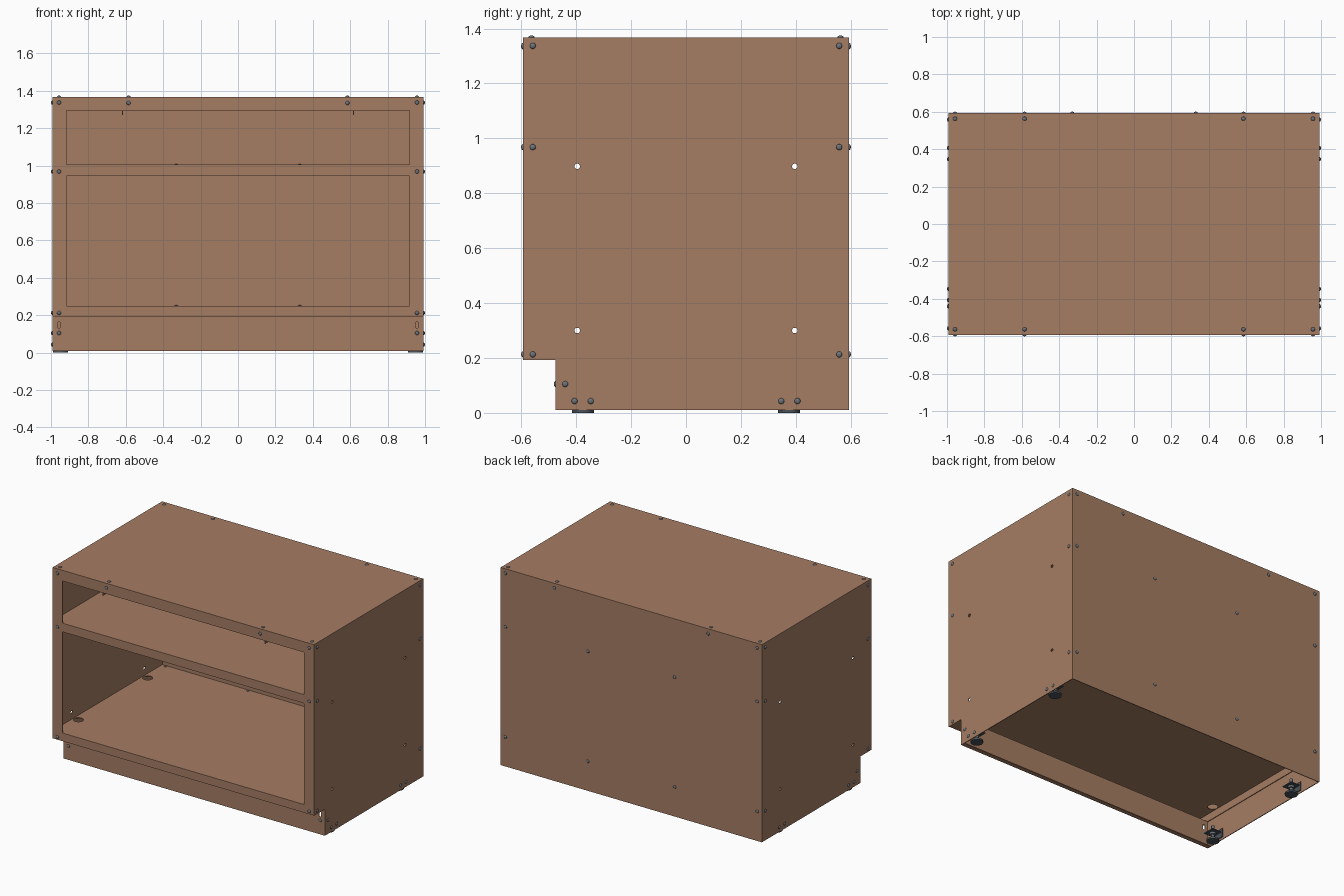
import bpy, bmesh, math
from mathutils import Matrix, Vector

if "Cube" in bpy.data.objects:
    bpy.data.objects.remove(bpy.data.objects["Cube"])


def material(name, rgb, metallic=0.0):
    m = bpy.data.materials.new(name)
    m.use_nodes = True
    m.diffuse_color = (*rgb, 1)
    m.node_tree.nodes["Principled BSDF"].inputs["Base Color"].default_value = (*rgb, 1)
    return m


BROWN = material("brown_paint", (0.38, 0.205, 0.125))
STEEL = material("rivet_steel", (0.15, 0.17, 0.19))
DARK = material("dark_foot", (0.07, 0.085, 0.1))

W, D, TOP, T = 0.993, 0.594, 1.368, 0.005   # half width, half depth, height, sheet
LOW, KICK_Y, NOTCH_Z = 0.01, -0.475, 0.192
FLOOR_Z, SHELF_Z, STILE = 0.25, 1.005, 0.917


def finish(name, bm, mat):
    bmesh.ops.recalc_face_normals(bm, faces=bm.faces)
    me = bpy.data.meshes.new(name)
    bm.to_mesh(me)
    bm.free()
    me.materials.append(mat)
    ob = bpy.data.objects.new(name, me)
    bpy.context.collection.objects.link(ob)
    return ob


def box(name, x, y, z, mat=BROWN):
    """Box from (low, high) ranges."""
    bm = bmesh.new()
    size = [r[1] - r[0] for r in (x, y, z)]
    mid = [(r[0] + r[1]) / 2 for r in (x, y, z)]
    bmesh.ops.create_cube(bm, size=1, matrix=Matrix.Translation(mid) @ Matrix.Diagonal((*size, 1)))
    return finish(name, bm, mat)


def rect(u0, u1, v0, v1):
    return [(u0, v0), (u1, v0), (u1, v1), (u0, v1)]


def oval(u, v, r, stretch=0.0, n=16):
    """Round hole, or an upright slot when stretched."""
    pts = []
    for i in range(n):
        a = 2 * math.pi * (i + 0.5) / n
        pts.append((u + r * math.cos(a), v + r * math.sin(a) + math.copysign(stretch, math.sin(a))))
    return pts


def plate(name, axis, pos, outline, holes=(), mat=BROWN):
    """Sheet of thickness T with cut holes, lying across the given axis."""
    place = {"x": lambda u, v: (pos, u, v), "y": lambda u, v: (u, pos, v),
             "z": lambda u, v: (u, v, pos)}[axis]
    bm = bmesh.new()
    edges = []
    for loop in (outline, *holes):
        vs = [bm.verts.new(place(u, v)) for u, v in loop]
        edges += [bm.edges.new((vs[i - 1], vs[i])) for i in range(len(vs))]
    bmesh.ops.triangle_fill(bm, use_beauty=True, edges=edges)
    ext = bmesh.ops.extrude_face_region(bm, geom=bm.faces[:], use_keep_orig=True)
    move = Vector([T if a == axis else 0 for a in "xyz"])
    bmesh.ops.translate(bm, vec=move, verts=[g for g in ext["geom"] if isinstance(g, bmesh.types.BMVert)])
    return finish(name, bm, mat)


def tray(name, z, drop, front_half, holes=()):
    """Shelf sheet with folded-down lips on every side."""
    lo = z - drop
    plate(name, "z", z - T, rect(-W + T, W - T, -D + T, D - T), holes)
    box(name + "_front_lip", (-front_half, front_half), (-D, -D + T), (lo, z))
    box(name + "_front_return", (-W + T, W - T), (-D + T, -D + 0.03), (lo, lo + T))
    box(name + "_back_lip", (-W + T, W - T), (D - 2 * T, D - T), (lo, z - T))
    for s, side in ((1, "left"), (-1, "right")):
        x = sorted((s * (W - T), s * (W - 2 * T)))
        box(f"{name}_{side}_lip", x, (-D + T, D - 2 * T), (lo, z - T))


def rivets(name, spots, r=0.011, h=0.0065):
    """Domed heads; each spot is a position and its outward direction."""
    bm = bmesh.new()
    for p, d in spots:
        turn = Vector((0, 0, 1)).rotation_difference(Vector(d)).to_matrix().to_4x4()
        bmesh.ops.create_uvsphere(bm, u_segments=14, v_segments=8, radius=1,
                                  matrix=Matrix.Translation(p) @ turn @ Matrix.Diagonal((r, r, h, 1)))
    for f in bm.faces:
        f.smooth = True
    return finish(name, bm, STEEL)


def cylinder(name, p, r, z0, z1, mat, r2=None):
    bm = bmesh.new()
    bmesh.ops.create_cone(bm, cap_ends=True, segments=20, radius1=r, radius2=r if r2 is None else r2,
                          depth=z1 - z0, matrix=Matrix.Translation((*p, (z0 + z1) / 2)))
    for f in bm.faces:
        f.smooth = len(f.verts) == 4
    return finish(name, bm, mat)


# Side panels with a toe notch and through holes, and their front stiles
profile = [(KICK_Y, LOW), (D, LOW), (D, TOP - T), (-D, TOP - T), (-D, NOTCH_Z), (KICK_Y, NOTCH_Z)]
side_holes = [oval(y, z, 0.01) for y in (-0.396, 0.396) for z in (0.3, 0.898)]
for s, side in ((1, "left"), (-1, "right")):
    plate(side + "_side", "x", W - T if s > 0 else -W, profile, side_holes)
    box(side + "_stile", sorted((s * STILE, s * (W - T))), (-D, -D + T), (FLOOR_Z, TOP - T))

# Top, back and upper front lip
box("top_panel", (-W, W), (-D, D), (TOP - T, TOP))
box("top_front_lip", (-STILE, STILE), (-D, -D + T), (1.295, TOP - T))
box("back_panel", (-W + T, W - T), (D - T, D), (LOW, TOP - T))

# Shelf and floor, with access holes above the feet
feet = [(sx * 0.95, sy * 0.376) for sx in (-1, 1) for sy in (-1, 1)]
tray("shelf", SHELF_Z, 0.06, STILE)
tray("floor", FLOOR_Z, 0.056, W - T, [oval(x, y, 0.032) for x, y in feet])

# Recessed toe kick with slots
plate("toe_kick", "y", KICK_Y, rect(-W + T, W - T, LOW, NOTCH_Z + T),
      [oval(s * 0.957, 0.148, 0.008, 0.01) for s in (-1, 1)])
box("toe_kick_bottom_return", (-W + T, W - T), (KICK_Y + T, KICK_Y + 0.03), (LOW, LOW + T))
box("toe_kick_top", (-W + T, W - T), (-D + 0.03, KICK_Y), (NOTCH_Z + 0.002, NOTCH_Z + 0.002 + T))

# Angle stiffeners under the top
for s, side in ((1, "left"), (-1, "right")):
    box(side + "_stiffener_web", sorted((s * 0.614, s * 0.619)), (-D + T, D - T), (1.272, TOP - T))
    box(side + "_stiffener_flange", sorted((s * 0.55, s * 0.614)), (-D + T, D - T), (TOP - 2 * T, TOP - T))

# Levelling feet on brackets
for i, (x, y) in enumerate(feet, 1):
    s = math.copysign(1, x)
    box(f"foot_bracket_plate_{i}", sorted((s * 0.982, s * (W - T))), (y - 0.05, y + 0.05), (0.025, 0.085), DARK)
    box(f"foot_bracket_shelf_{i}", sorted((s * 0.915, s * 0.984)), (y - 0.04, y + 0.04), (0.06, 0.066), DARK)
    cylinder(f"foot_pad_{i}", (x, y), 0.04, 0, 0.012, DARK)
    cylinder(f"foot_neck_{i}", (x, y), 0.036, 0.012, 0.028, DARK, 0.014)
    cylinder(f"foot_stem_{i}", (x, y), 0.01, 0.028, 0.11, STEEL)
    cylinder(f"foot_nut_{i}", (x, y), 0.02, 0.046, 0.06, STEEL)

# Rivet heads on every outer face
levels = (0.213, 0.968, 1.337)
spots = []
for s in (-1, 1):
    for t in (-1, 1):
        spots += [((s * W, t * 0.558, z), (s, 0, 0)) for z in levels]
        spots += [((s * 0.957, t * D, z), (0, t, 0)) for z in levels]
        spots.append(((s * 0.585, t * D, 1.335), (0, t, 0)))
        spots += [((s * x, t * 0.563, TOP), (0, 0, 1)) for x in (0.585, 0.957)]
        spots += [((s * W, t * y, 0.043), (s, 0, 0)) for y in (0.347, 0.406)]
    spots += [((s * 0.33, D, z), (0, 1, 0)) for z in levels[:2]]
    spots += [((s * W, -0.44, 0.105), (s, 0, 0)), ((s * 0.957, KICK_Y, 0.105), (0, -1, 0))]
rivets("rivet_heads", spots)
rivets("inner_rivets", [((s * x, 0.578, z), (0, 0, 1)) for s in (-1, 1) for x in (0.33, 0.957)
                        for z in (FLOOR_Z, SHELF_Z)], 0.009, 0.004)
